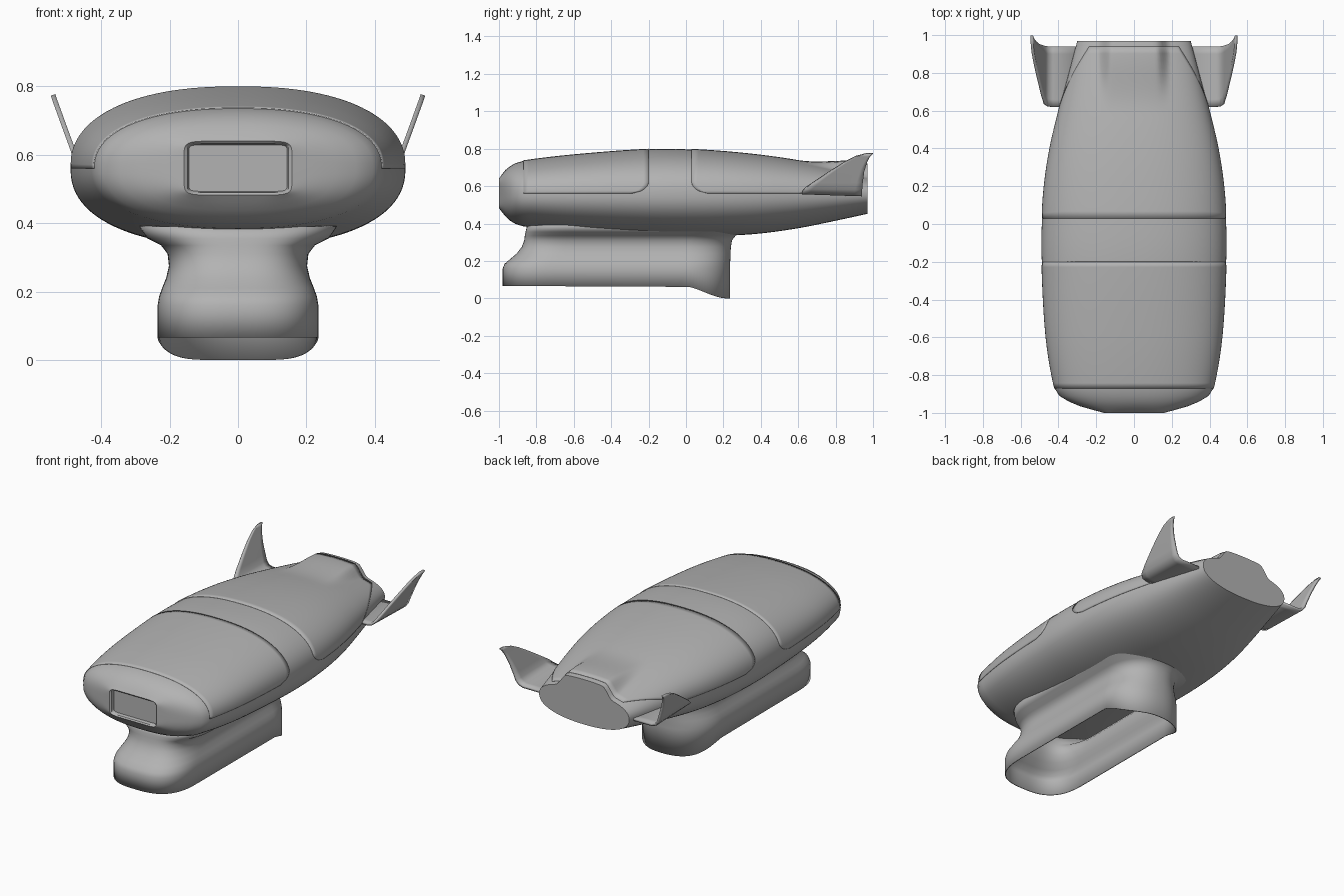
import bpy, bmesh, math

if "Cube" in bpy.data.objects:
    bpy.data.objects.remove(bpy.data.objects["Cube"])

# Single plain plastic colour
grey = bpy.data.materials.new("plain_grey")
grey.use_nodes = True
COLOUR = (0.45, 0.45, 0.45, 1)
grey.diffuse_color = COLOUR
grey.node_tree.nodes["Principled BSDF"].inputs["Base Color"].default_value = COLOUR


def smooth(a, b, v):
    v = max(0, min(1, (v - a) / (b - a)))
    return v * v * (3 - 2 * v)


def loft(name, rings, closed=True, caps=(False, False), wall=0, angle=35):
    """Skin a list of equally long point rings."""
    bm = bmesh.new()
    rows = [[bm.verts.new(p) for p in ring] for ring in rings]
    count = len(rows[0])
    for a, b in zip(rows, rows[1:]):
        for i in range(count if closed else count - 1):
            j = (i + 1) % count
            bm.faces.new((a[i], a[j], b[j], b[i]))
    for use, row in zip(caps, (rows[0], rows[-1])):
        if use:
            bm.faces.new(row)
    bmesh.ops.recalc_face_normals(bm, faces=bm.faces)
    mesh = bpy.data.meshes.new(name)
    bm.to_mesh(mesh)
    bm.free()
    obj = bpy.data.objects.new(name, mesh)
    bpy.context.collection.objects.link(obj)
    mesh.materials.append(grey)
    if wall:
        mod = obj.modifiers.new("wall", 'SOLIDIFY')
        mod.thickness = abs(wall)
        mod.offset = -1 if wall > 0 else 0
    bpy.ops.object.select_all(action='DESELECT')
    obj.select_set(True)
    bpy.context.view_layer.objects.active = obj
    bpy.ops.object.shade_smooth_by_angle(angle=math.radians(angle))
    return obj


# Hull stations: y, half width, top, bottom, roundness exponent
STATIONS = [
    (-1.0, .158, .640, .482, 8), (-.985, .215, .662, .462, 3.4),
    (-.965, .285, .687, .438, 2.7), (-.94, .345, .707, .415, 2.4),
    (-.91, .395, .723, .397, 2.3), (-.87, .420, .735, .385, 2.3),
    (-.6, .465, .767, .355, 2.3), (-.2, .488, .797, .334, 2.3),
    (0, .488, .797, .330, 2.3), (.2, .475, .785, .334, 2.3),
    (.4, .445, .765, .347, 2.3), (.6, .398, .736, .375, 2.3),
    (.8, .345, .697, .415, 2.3), (.97, .300, .660, .452, 2.3)]


def station(y):
    """Hermite interpolation between hull stations."""
    k = 0
    while k < len(STATIONS) - 2 and y > STATIONS[k + 1][0]:
        k += 1
    a, b = STATIONS[k], STATIONS[k + 1]
    before, after = STATIONS[max(k - 1, 0)], STATIONS[min(k + 2, len(STATIONS) - 1)]
    h = b[0] - a[0]
    u = (y - a[0]) / h
    out = []
    for c in range(1, 5):
        ma = (b[c] - before[c]) / (b[0] - before[0]) * h
        mb = (after[c] - a[c]) / (after[0] - a[0]) * h
        out.append(a[c] * (1 + 2 * u) * (1 - u) ** 2 + ma * u * (1 - u) ** 2
                   + b[c] * u * u * (3 - 2 * u) + mb * u * u * (u - 1))
    return out


def power(v, n):
    return math.copysign(abs(v) ** (2 / n), v)


def hull_point(y, t, lift=0):
    w, top, bottom, n = station(y)
    mid = .56
    c, s = math.cos(t), math.sin(t)
    x = (w + lift) * power(c, n)
    z = mid + ((top if s > 0 else mid * 2 - bottom) - mid + lift) * power(s, n)
    # raised tail hump
    if s > 0:
        z += .062 * smooth(.6, .97, y) * (1 - smooth(.12, .19, abs(x)))
    return (x, y, z)


# Main hull with a recessed front window
SIDES = 96
angles = [2 * math.pi * i / SIDES for i in range(SIDES)]
ys = [s[0] for s in STATIONS[:5]] + [-.87 + 1.84 * i / 46 for i in range(47)]
rings = [[hull_point(y, t) for t in angles] for y in ys]


def window_ring(y, w, h):
    return [(w * power(math.cos(t), 14), y, .561 + h * power(math.sin(t), 14)) for t in angles]


recess = [window_ring(-.975, .144, .068), window_ring(-.994, .148, .072)]
loft("hull", recess + rings, caps=(True, True))


# Upper cover panels lying just proud of the hull
def corner(s, size=.22, reach=.09):
    s = min(s / size, 1)
    return reach * (1 - math.sqrt(1 - (1 - s) ** 2))


def cover(name, start, end, steps=24, across=80):
    grid = []
    for i in range(steps + 1):
        row = []
        for j in range(across + 1):
            t = math.pi * j / across
            s = min(t, math.pi - t)
            y = start(s) + (end(s) - start(s)) * i / steps
            row.append(hull_point(y, t, .003))
        grid.append(row)
    loft(name, grid, closed=False, wall=.006)


cover("front_cover", lambda s: -.87, lambda s: -.2 - corner(s))
cover("rear_cover", lambda s: .03 + corner(s),
      lambda s: .62 + .32 * min(1, s / .75))

# Hollow pedestal: z, front y, back y, half width
LEVELS = [(.16, -.98, .235, .235), (.185, -.97, .236, .231), (.21, -.94, .237, .222),
          (.24, -.905, .238, .21), (.275, -.878, .24, .202), (.31, -.865, .246, .206),
          (.335, -.862, .265, .225), (.355, -.858, .30, .265), (.39, -.85, .34, .29)]


def pedestal_ring(z, front, back, w, rim=False):
    ring = []
    for t in angles:
        c, s = math.cos(t), math.sin(t)
        if s > 0:
            x, y = w * power(c, 2.2), (back - .24) + .24 * power(s, 2.2)
        else:
            x, y = w * power(c, 2.8), (front + .27) + .27 * power(s, 2.8)
        ring.append((x, y, .065 - .065 * smooth(-.02, .225, y) if rim else z))
    return ring


def subdivided(ring, parts=12):
    """Add points along the straight sides so the rim can curve."""
    out = []
    for a, b in zip(ring, ring[1:] + ring[:1]):
        n = parts if abs(a[1] - b[1]) > .3 else 1
        for k in range(n):
            out.append(tuple(p + (q - p) * k / n for p, q in zip(a, b)))
    return out


lower = pedestal_ring(0, *LEVELS[0][1:], rim=True)
loft("pedestal", [subdivided(lower)] + [subdivided(pedestal_ring(*lv)) for lv in LEVELS], wall=.006)

# Tail fins, root to tip: x, z, leading y, trailing y
FIN = [(.27, .563, .62, .94), (.43, .563, .62, .94), (.455, .570, .622, .94),
       (.472, .587, .635, .942), (.485, .62, .68, .945), (.507, .68, .77, .953),
       (.525, .73, .85, .968), (.536, .76, .91, .983), (.541, .775, .965, .999)]
for side, label in ((1, "left"), (-1, "right")):
    grid = []
    for x, z, lead, trail in FIN:
        tilt = .07 * smooth(.62, .5, z)
        grid.append([(side * x, lead + (trail - lead) * k / 8,
                      z - tilt * (trail - lead) * k / 8) for k in range(9)])
    loft(label + "_fin", grid, closed=False, wall=-.014, angle=50)
